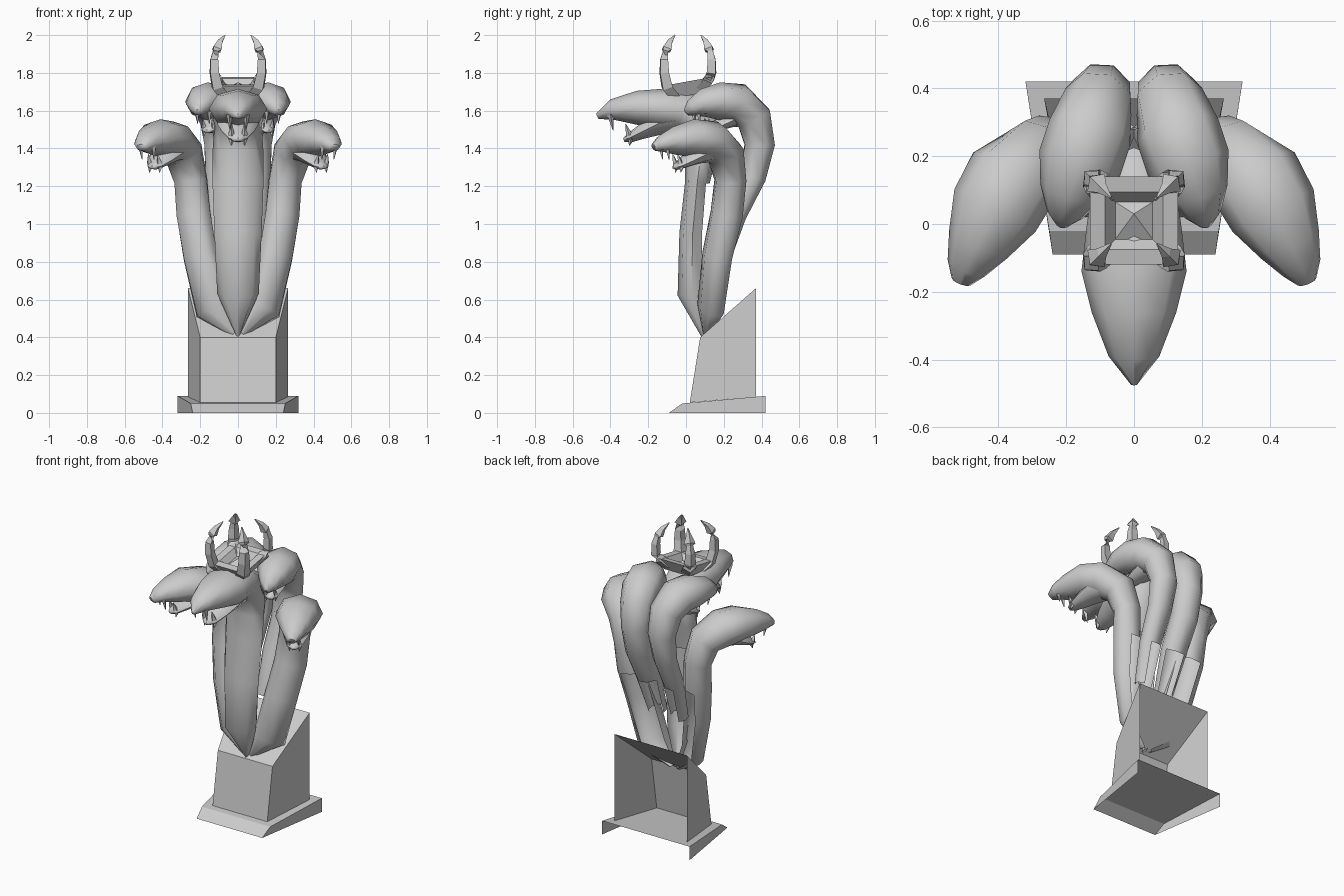
import bpy, bmesh, math
from mathutils import Vector

if "Cube" in bpy.data.objects:
    bpy.data.objects.remove(bpy.data.objects["Cube"])

stone = bpy.data.materials.new("grey stone")
stone.diffuse_color = (0.6, 0.6, 0.6, 1)
stone.use_nodes = True
stone.node_tree.nodes["Principled BSDF"].inputs["Base Color"].default_value = stone.diffuse_color


def finish(name, bm, smooth=0):
    bmesh.ops.recalc_face_normals(bm, faces=bm.faces)
    me = bpy.data.meshes.new(name)
    bm.to_mesh(me)
    bm.free()
    me.materials.append(stone)
    ob = bpy.data.objects.new(name, me)
    bpy.context.collection.objects.link(ob)
    if smooth:
        bpy.ops.object.select_all(action='DESELECT')
        ob.select_set(True)
        bpy.context.view_layer.objects.active = ob
        bpy.ops.object.shade_smooth_by_angle(angle=math.radians(smooth))
    return ob


def loft(name, rings, yaw=0.0, sides=8, open_below=None, caps=(True, True), smooth=62):
    """Skin rings of (x, y, z, half width, half height) along a path."""
    bm = bmesh.new()
    pts = [Vector(r[:3]) for r in rings]
    loops = []
    for i, r in enumerate(rings):
        t = (pts[min(i + 1, len(pts) - 1)] - pts[max(i - 1, 0)]).normalized()
        s = Vector((math.cos(yaw), math.sin(yaw), 0))
        s = (s - t * s.dot(t)).normalized()
        n = s.cross(t) * -1
        n = n if n.dot(Vector((0, 0.5, 1))) > 0 else -n
        loops.append([bm.verts.new(pts[i] + s * r[3] * math.sin(2 * math.pi * k / sides)
                                   + n * r[4] * math.cos(2 * math.pi * k / sides))
                      for k in range(sides)])
    for i in range(len(loops) - 1):
        a, b = loops[i], loops[i + 1]
        for k in range(sides):
            # lower necks are hollow, open along the back
            if open_below and rings[i + 1][2] < open_below and k in (0, sides - 1):
                continue
            j = (k + 1) % sides
            bm.faces.new((a[k], a[j], b[j], b[k]))
    if caps[0]:
        bm.faces.new(loops[0])
    if caps[1]:
        bm.faces.new(loops[-1])
    return finish(name, bm, smooth)


def mouth(name, tip, yaw, k):
    """Lower jaw, fangs and chin spikes placed relative to the snout tip."""
    s = Vector((math.cos(yaw), math.sin(yaw), 0))
    d = Vector((math.sin(yaw), -math.cos(yaw), 0))

    def at(u, v, z, w, h):
        p = Vector(tip) + (s * u - d * v + Vector((0, 0, z))) * k
        return (*p, w * k, h * k)

    loft(name + "_jaw", [at(0, .43, -.02, .11, .07), at(0, .32, -.04, .11, .06),
                         at(0, .24, -.08, .085, .04), at(0, .17, -.115, .05, .025),
                         at(0, .14, -.125, .02, .01)], yaw, caps=(False, True))
    for side, u in (("left", -1), ("right", 1)):
        for part, a, b in (
                ("upper_fang", (.045, .07, .01), (.042, .085, -.075)),
                ("lower_fang", (.035, .17, -.10), (.033, .15, -.04)),
                ("chin_spike", (.035, .18, -.115), (.035, .17, -.155))):
            loft(f"{name}_{part}_{side}", [at(u * a[0], a[1], a[2], .018, .018),
                                           at(u * b[0], b[1], b[2], .002, .002)], yaw, 4, smooth=0)


def serpent(name, rings, yaw, k, open_below, m=1):
    rings = [(r[0] * m, *r[1:]) for r in rings]
    loft(name + "_body", rings, yaw * m, 8, open_below, (False, True))
    mouth(name, rings[-1][:3], yaw * m, k)


# Pedestal: open-backed shells with sloping tops
def shell(name, front_low, front_high, back_low, back_high):
    bm = bmesh.new()
    v = {}
    for key, (x, y, z) in zip("abcd", (front_low, front_high, back_high, back_low)):
        for m in (-1, 1):
            v[key, m] = bm.verts.new((x * m, y, z))
    for p, q in ("ab", "bc"):
        bm.faces.new((v[p, -1], v[p, 1], v[q, 1], v[q, -1]))
    for m in (-1, 1):
        bm.faces.new([v[c, m] for c in "abcd"])
    finish(name, bm)


shell("base_plate", (.24, -.09, 0), (.25, -.02, .05), (.32, .42, 0), (.32, .42, .09))
shell("pedestal", (.20, .02, .055), (.20, .075, .40), (.265, .37, .085), (.265, .37, .66))

# Centre serpent
serpent("centre_serpent", [
    (0, .10, .41, .01, .02), (0, .03, .63, .11, .075), (0, .035, .95, .125, .07),
    (0, .06, 1.22, .135, .065), (0, .08, 1.38, .135, .085), (0, .10, 1.52, .125, .135),
    (0, -.01, 1.605, .14, .11), (0, -.14, 1.61, .155, .105), (0, -.26, 1.615, .125, .09),
    (0, -.39, 1.605, .075, .055), (0, -.47, 1.57, .012, .015)], 0, 1, 1.25)

# Outer and rear serpents, mirrored
OUTER = [(.02, .11, .42, .02, .02), (.14, .13, .55, .10, .06), (.20, .165, .83, .10, .075),
         (.235, .215, 1.05, .10, .085), (.25, .235, 1.23, .095, .085), (.285, .21, 1.37, .11, .10),
         (.36, .13, 1.44, .14, .11), (.41, .04, 1.455, .135, .10), (.46, -.06, 1.44, .095, .075),
         (.495, -.13, 1.425, .06, .045), (.51, -.17, 1.405, .03, .02)]
REAR = [(.08, .18, .80, .06, .05), (.09, .26, 1.05, .08, .06),
        (.095, .355, 1.25, .085, .07), (.095, .39, 1.42, .09, .085), (.105, .36, 1.56, .105, .10),
        (.13, .27, 1.64, .125, .11), (.16, .18, 1.65, .125, .10), (.19, .09, 1.64, .09, .075),
        (.205, .03, 1.615, .055, .045), (.21, 0, 1.59, .02, .02)]
for side, m in (("left", -1), ("right", 1)):
    serpent(side + "_outer_serpent", OUTER, math.radians(28), .85, 1.15, m)
    serpent(side + "_rear_serpent", REAR, math.radians(24), .8, 1.1, m)

# Crown band: tilted square bowl with a small peak inside
bm = bmesh.new()
loops = []
for h, z in ((.09, 1.68), (.13, 1.755), (.085, 1.755), (.055, 1.715)):
    loops.append([bm.verts.new((h * a, .01 + h * b, z + .18 * h * b))
                  for a, b in ((-1, -1), (1, -1), (1, 1), (-1, 1))])
for a, b in zip(loops, loops[1:]):
    for k in range(4):
        j = (k + 1) % 4
        bm.faces.new((a[k], a[j], b[j], b[k]))
peak = bm.verts.new((0, .03, 1.75))
for k in range(4):
    bm.faces.new((loops[3][k], loops[3][(k + 1) % 4], peak))
finish("crown_band", bm)

# Crown horns: curved prongs with barbed tips, one per corner
HORN = [(.075, 1.70, .045, .03), (.11, 1.745, .042, .033), (.125, 1.80, .036, .03),
        (.126, 1.87, .03, .027), (.118, 1.915, .02, .02), (.112, 1.925, .036, .03),
        (.095, 1.965, .018, .018), (.068, 2.0, .003, .003)]
for a in (-1, 1):
    for b in (-1, 1):
        loft(f"crown_horn_{'left' if a < 0 else 'right'}_{'front' if b < 0 else 'rear'}",
             [(a * r, .01 + b * r, z + .02 * b * (z < 1.8), w, h) for r, z, w, h in HORN],
             math.atan2(-a * b, 1), 4, smooth=0)
